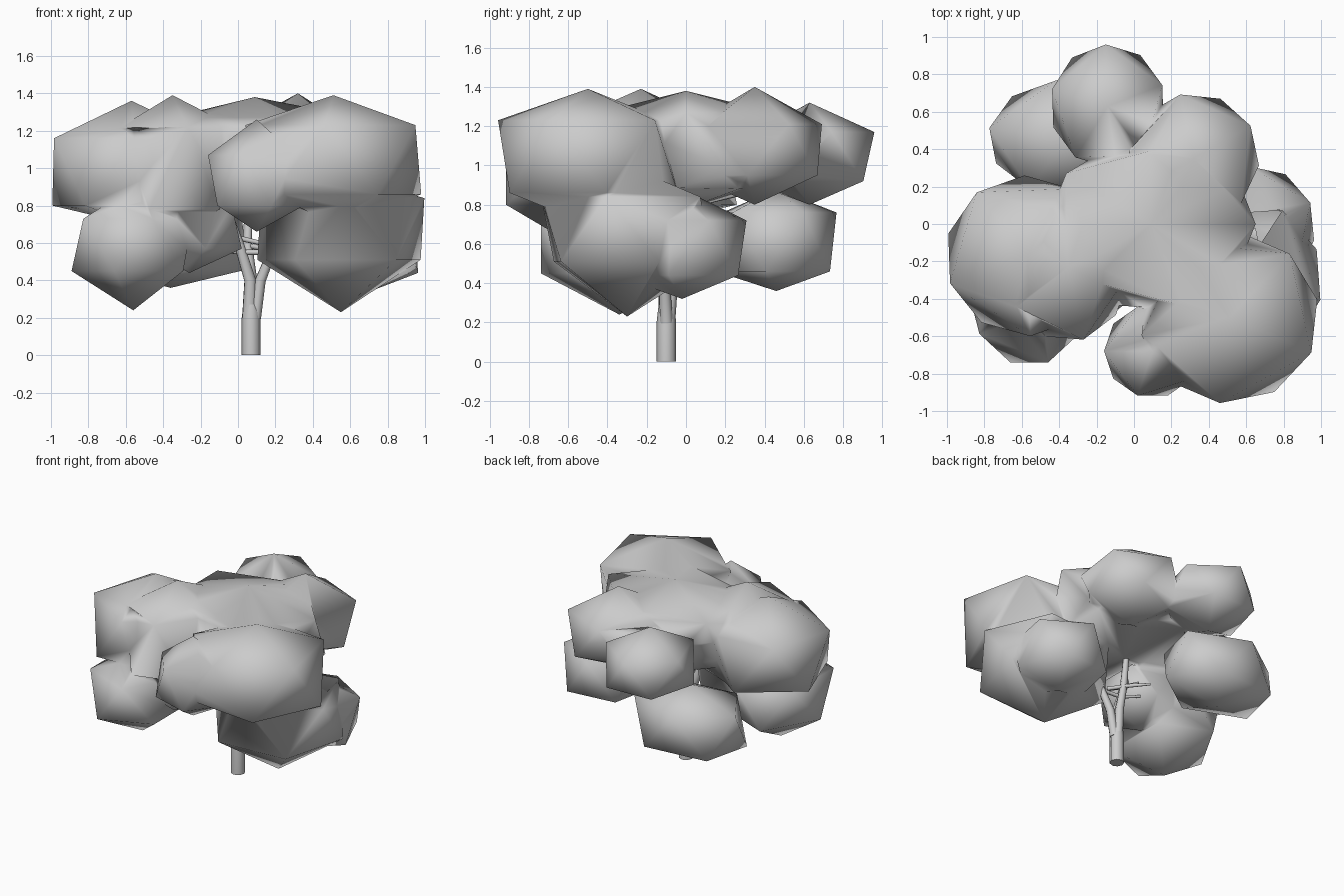
import bpy, bmesh
from math import cos, sin, radians

if "Cube" in bpy.data.objects:
    bpy.data.objects.remove(bpy.data.objects["Cube"])

# foliage clumps: centre x, y | radius x, y | turn in degrees | heights of top, upper ring, lower ring, bottom
CLUMPS = [
    ((0.51, -0.50), (0.48, 0.46), -24, (1.39, 1.23, 0.86, 0.70)),   # front right, upper
    ((0.10, -0.68), (0.26, 0.25), 180, (1.26, 1.07, 0.80, 0.66)),   # small front
    ((0.55, -0.30), (0.46, 0.44), -14, (1.00, 0.84, 0.51, 0.23)),   # right, lower
    ((0.65, -0.02), (0.32, 0.33), 24, (0.88, 0.72, 0.44, 0.32)),    # right, lower rear
    ((-0.56, -0.34), (0.33, 0.42), -72, (0.90, 0.73, 0.45, 0.24)),  # left, lower
    ((-0.26, -0.24), (0.28, 0.30), -36, (0.98, 0.80, 0.57, 0.44)),  # inner left, lower
    ((-0.57, -0.17), (0.44, 0.43), 200, (1.36, 1.16, 0.80, 0.70)),  # left, upper
    ((-0.35, -0.23), (0.33, 0.40), -76, (1.39, 1.22, 0.78, 0.64)),  # inner left, upper
    ((-0.14, 0.63), (0.31, 0.33), 92, (1.32, 1.17, 0.92, 0.80)),    # back, upper
    ((0.32, 0.35), (0.35, 0.35), 30, (1.40, 1.21, 0.95, 0.80)),     # back right, upper
    ((-0.36, 0.46), (0.42, 0.31), 98, (0.88, 0.76, 0.46, 0.36)),    # back left, lower
    ((0.09, 0.00), (0.56, 0.46), 0, (1.38, 1.27, 0.88, 0.78)),      # centre, upper
]


def clump(centre, radius, turn, heights):
    """Twenty-faced ball: two staggered rings of five between two poles."""
    (cx, cy), (rx, ry), (top, up, low, bottom) = centre, radius, heights
    bm = bmesh.new()
    bm.verts.new((cx, cy, top))
    bm.verts.new((cx, cy, bottom))
    for z, shift in ((up, 0), (low, 36)):
        for k in range(5):
            a = radians(turn + shift + 72 * k)
            bm.verts.new((cx + rx * cos(a), cy + ry * sin(a), z))
    bmesh.ops.convex_hull(bm, input=bm.verts[:])
    bmesh.ops.recalc_face_normals(bm, faces=bm.faces[:])
    me = bpy.data.meshes.new("foliage")
    bm.to_mesh(me)
    bm.free()
    ob = bpy.data.objects.new("foliage", me)
    bpy.context.collection.objects.link(ob)
    return ob


# foliage: all clumps fused into one shell, shaded smooth
foliage, *others = [clump(*c) for c in CLUMPS]
bpy.context.view_layer.objects.active = foliage
foliage.select_set(True)
for other in others:
    fuse = foliage.modifiers.new("fuse", 'BOOLEAN')
    fuse.operation = 'UNION'
    fuse.solver = 'EXACT'
    fuse.object = other
    bpy.ops.object.modifier_apply(modifier=fuse.name)
    bpy.data.objects.remove(other)
bm = bmesh.new()
bm.from_mesh(foliage.data)
bmesh.ops.remove_doubles(bm, verts=bm.verts[:], dist=0.02)
bmesh.ops.triangulate(bm, faces=bm.faces[:])
for f in bm.faces:
    f.smooth = True
bm.to_mesh(foliage.data)
bm.free()
foliage.name = "foliage"


def limb(name, points):
    """Tapered round limb through (x, y, z, radius) points."""
    cu = bpy.data.curves.new(name, 'CURVE')
    cu.dimensions = '3D'
    cu.bevel_depth = 1.0
    cu.bevel_resolution = 2
    cu.use_fill_caps = True
    sp = cu.splines.new('POLY')
    sp.points.add(len(points) - 1)
    for p, (x, y, z, r) in zip(sp.points, points):
        p.co = (x, y, z, 1)
        p.radius = r
    sp.use_smooth = True
    bpy.context.collection.objects.link(bpy.data.objects.new(name, cu))


limb("trunk", [(0.07, -0.10, 0, 0.05), (0.07, -0.10, 0.2, 0.05), (0.07, -0.10, 0.27, 0.042)])
# main branches fanning into the clumps
limb("branch_left", [(0.06, -0.10, 0.2, 0.04), (0.065, -0.11, 0.4, 0.033), (0.01, -0.12, 0.58, 0.028),
                     (-0.04, -0.13, 0.72, 0.025), (-0.12, -0.16, 0.9, 0.018)])
limb("branch_right", [(0.09, -0.10, 0.2, 0.035), (0.12, -0.11, 0.4, 0.03), (0.18, -0.13, 0.55, 0.025),
                      (0.3, -0.25, 0.85, 0.018)])
limb("branch_back", [(0.07, -0.09, 0.2, 0.035), (0.07, -0.07, 0.42, 0.03), (0.05, -0.05, 0.6, 0.025),
                     (0.06, 0.0, 0.9, 0.018)])
# thin side twigs
limb("twig_low", [(0.18, -0.13, 0.55, 0.014), (0.02, -0.12, 0.55, 0.014), (-0.09, -0.04, 0.56, 0.009)])
limb("twig_mid", [(0.14, -0.12, 0.57, 0.014), (0.03, -0.02, 0.59, 0.014), (-0.08, 0.08, 0.6, 0.009)])
limb("twig_high", [(0.12, -0.2, 0.6, 0.012), (0.03, -0.12, 0.62, 0.014), (-0.04, 0.0, 0.63, 0.009)])
